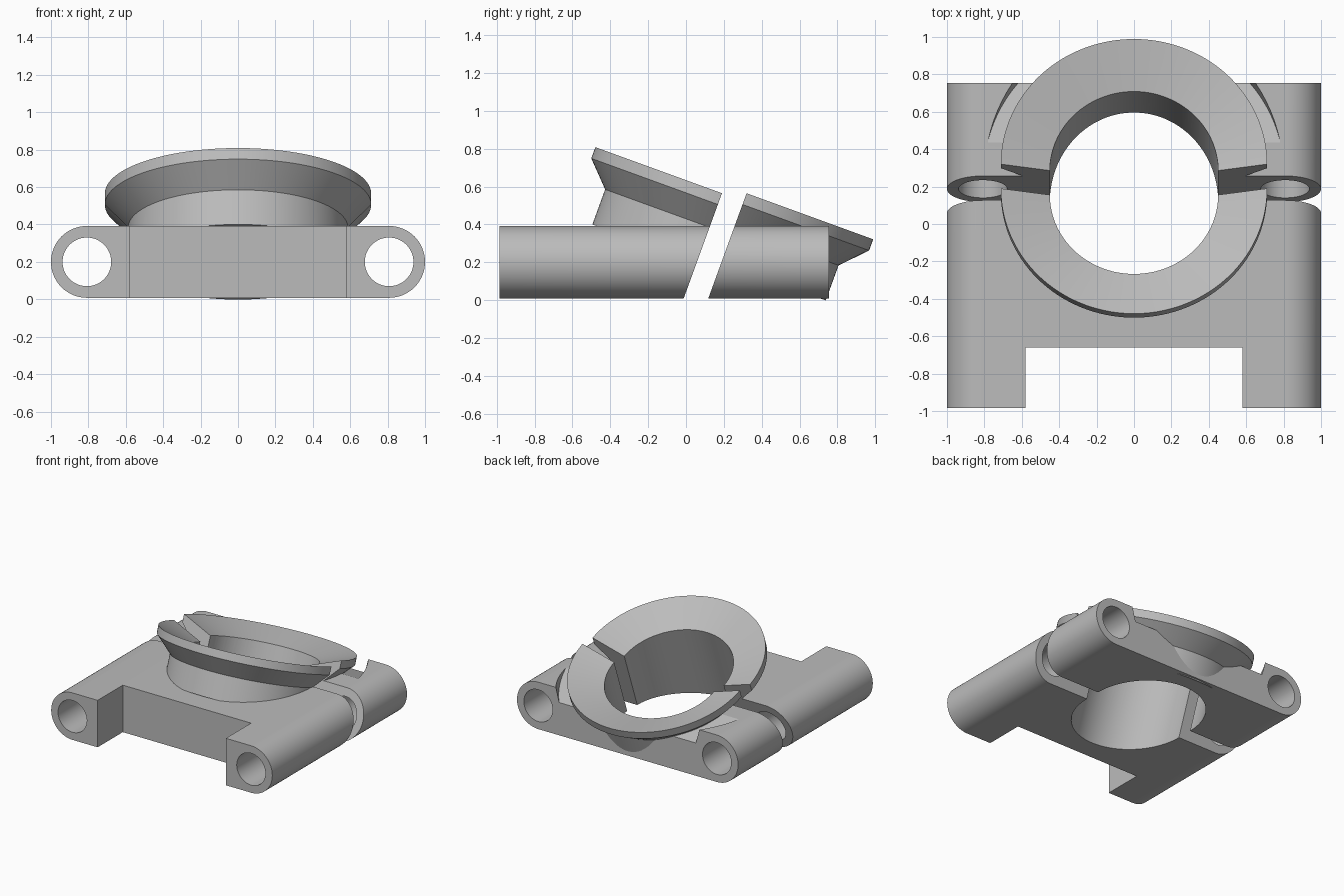
import bpy, bmesh
from math import radians, pi, cos, sin
from mathutils import Matrix, Vector

cube = bpy.data.objects.get("Cube")
if cube:
    bpy.data.objects.remove(cube, do_unlink=True)

steel = bpy.data.materials.new("plain grey")
steel.use_nodes = True
GREY = (0.5, 0.5, 0.5, 1)
steel.diffuse_color = GREY
steel.node_tree.nodes["Principled BSDF"].inputs["Base Color"].default_value = GREY

TILT = Matrix.Rotation(radians(-20), 4, 'X')
AXIS_Z = 0.565            # height of the rim centre
FRONT_Y, CAP_Y = 0.19, 0.32


def make(name, bm):
    bmesh.ops.recalc_face_normals(bm, faces=bm.faces)
    mesh = bpy.data.meshes.new(name)
    bm.to_mesh(mesh)
    bm.free()
    ob = bpy.data.objects.new(name, mesh)
    bpy.context.collection.objects.link(ob)
    mesh.materials.append(steel)
    return ob


def box(lo, hi):
    bm = bmesh.new()
    bmesh.ops.create_cube(bm, size=1)
    for v in bm.verts:
        v.co = Vector([a + (b - a) * (c + 0.5) for a, b, c in zip(lo, hi, v.co)])
    return make("cutter", bm)


def loft(bm, rings):
    # Closed solid through equal rings of points, capped at both ends
    rows = [[bm.verts.new(p) for p in ring] for ring in rings]
    for low, high in zip(rows, rows[1:]):
        for i in range(len(low)):
            bm.faces.new((low[i - 1], low[i], high[i], high[i - 1]))
    bm.faces.new(rows[0])
    bm.faces.new(rows[-1])


def turned(name, profile, frame, n=96):
    # Round solid about the frame's z axis, from (radius, height) points
    turns = [2 * pi * (i + 0.5) / n for i in range(n)]
    bm = bmesh.new()
    loft(bm, [[(r * cos(a), r * sin(a), z) for a in turns] for r, z in profile])
    bm.transform(frame)
    return make(name, bm)


def cylinder(radius, z0, z1, frame):
    return turned("cutter", [(radius, z0), (radius, z1)], frame)


def spool(frame):
    # Solid flared collar: dished top, rim, undercut cone, neck
    profile = [(0.3, -0.158), (0.712, 0), (0.712, -0.063), (0.587, -0.192),
               (0.587, -0.389)]
    return turned("collar", profile, frame, 128)


def plate(name, y0, y1):
    # Slab with fully rounded sides
    n = 32
    outline = []
    for side, start in ((1, -pi / 2), (-1, pi / 2)):
        for i in range(n + 1):
            a = start + pi * i / n
            outline.append((side * 0.808 + 0.192 * cos(a), 0.2 + 0.192 * sin(a)))
    bm = bmesh.new()
    loft(bm, [[(x, y, z) for x, z in outline] for y in (y0, y1)])
    return make(name, bm)


def combine(ob, steps, frame, keep):
    # Apply the booleans in order, then drop the helper solids
    for operation, tool in steps:
        mod = ob.modifiers.new(operation, 'BOOLEAN')
        mod.operation, mod.object, mod.solver = operation, tool, 'EXACT'
    graph = bpy.context.evaluated_depsgraph_get()
    bm = bmesh.new()
    bm.from_object(ob, graph)
    ob.modifiers.clear()
    for _, tool in steps:
        bpy.data.objects.remove(tool, do_unlink=True)

    # Saw along the slanted split and close the sawn faces
    normal = frame.to_3x3() @ Vector((0, -keep, 0))
    bmesh.ops.bisect_plane(bm, geom=bm.verts[:] + bm.edges[:] + bm.faces[:],
                           plane_co=frame.translation, plane_no=normal,
                           clear_outer=True)
    rim = [e for e in bm.edges if e.is_boundary]
    bmesh.ops.triangle_fill(bm, edges=rim, normal=normal, use_beauty=True)
    bmesh.ops.recalc_face_normals(bm, faces=bm.faces)
    for f in bm.faces:
        f.material_index = 0
    bm.to_mesh(ob.data)
    bm.free()
    bpy.ops.object.select_all(action='DESELECT')
    ob.select_set(True)
    bpy.context.view_layer.objects.active = ob
    bpy.ops.object.shade_smooth_by_angle(angle=radians(15))


def bores(frame):
    # Main bore and the two bolt holes
    cuts = [('DIFFERENCE', cylinder(0.45, -2, 1, frame))]
    for side in (-1, 1):
        along = Matrix.Translation((side * 0.808, 0, 0.2)) @ Matrix.Rotation(pi / 2, 4, 'X')
        cuts.append(('DIFFERENCE', cylinder(0.13, -2, 2, along)))
    return cuts


# Front body with its notch, ending at the slanted split
frame = Matrix.Translation((0, FRONT_Y, AXIS_Z)) @ TILT
body = plate("clamp_body", -0.985, 0.9)
combine(body, [('UNION', spool(frame))] + bores(frame) + [
    ('DIFFERENCE', box((-0.58, -2, -1), (0.58, -0.66, 1)))], frame, -1)

# Rear cap with the round relief beside its flange
frame = Matrix.Translation((0, CAP_Y, AXIS_Z)) @ TILT
cap = plate("clamp_cap", -0.8, 0.755)
combine(cap, [('DIFFERENCE', cylinder(0.8, -0.123, 0.6, frame)),
              ('UNION', spool(frame))] + bores(frame), frame, 1)
